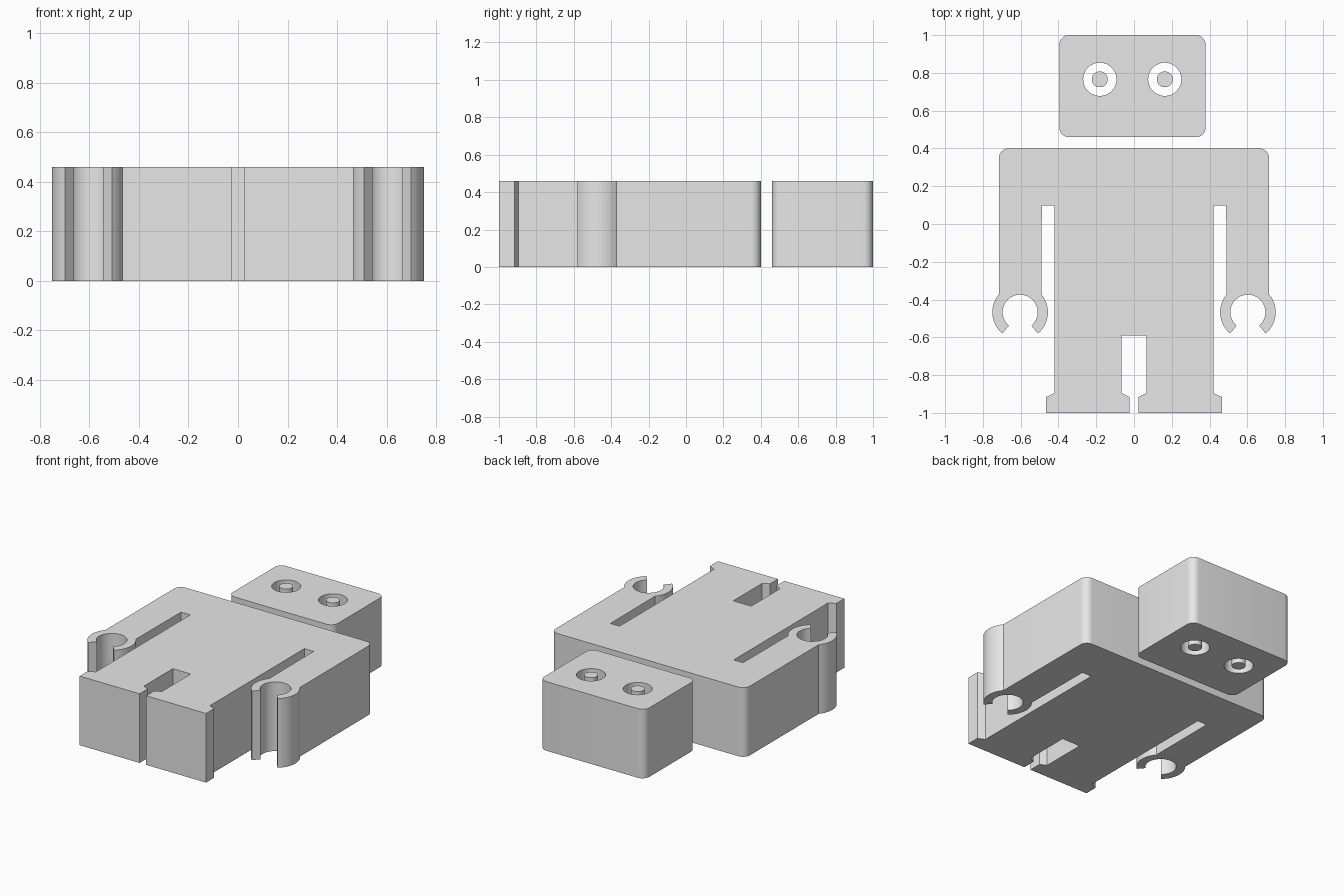
import bpy
import bmesh
from math import radians, cos, sin

cube = bpy.data.objects.get("Cube")
if cube:
    bpy.data.objects.remove(cube)

HEIGHT = 0.46

grey = bpy.data.materials.new("light_grey")
grey.use_nodes = True
grey.diffuse_color = (0.8, 0.8, 0.8, 1)
grey.node_tree.nodes["Principled BSDF"].inputs["Base Color"].default_value = (0.8, 0.8, 0.8, 1)


def arc(cx, cy, r, start, end, steps=12):
    """Points on an arc, angles in degrees."""
    angles = [radians(start + (end - start) * i / steps) for i in range(steps + 1)]
    return [(cx + r * cos(a), cy + r * sin(a)) for a in angles]


def circle(cx, cy, r):
    return arc(cx, cy, r, 0, 360, 40)[:-1]


def slab(name, outlines):
    """Extrude closed outlines to the full height; inner outlines become holes."""
    curve = bpy.data.curves.new(name + "_outline", "CURVE")
    curve.dimensions = "2D"
    curve.fill_mode = "BOTH"
    curve.extrude = HEIGHT / 2
    for points in outlines:
        spline = curve.splines.new("POLY")
        spline.points.add(len(points) - 1)
        for p, (x, y) in zip(spline.points, points):
            p.co = (x, y, 0, 1)
        spline.use_cyclic_u = True
    helper = bpy.data.objects.new(name + "_outline", curve)
    bpy.context.collection.objects.link(helper)
    graph = bpy.context.evaluated_depsgraph_get()
    mesh = bpy.data.meshes.new_from_object(helper.evaluated_get(graph))
    bpy.data.objects.remove(helper)

    # Weld caps to walls and stand the slab on the ground
    bm = bmesh.new()
    bm.from_mesh(mesh)
    bmesh.ops.remove_doubles(bm, verts=bm.verts, dist=0.0001)
    bmesh.ops.recalc_face_normals(bm, faces=bm.faces)
    bmesh.ops.translate(bm, verts=bm.verts, vec=(0, 0, HEIGHT / 2))
    bm.to_mesh(mesh)
    bm.free()
    mesh.name = name
    mesh.materials.clear()
    mesh.materials.append(grey)
    obj = bpy.data.objects.new(name, mesh)
    bpy.context.collection.objects.link(obj)
    bpy.ops.object.select_all(action="DESELECT")
    obj.select_set(True)
    bpy.context.view_layer.objects.active = obj
    bpy.ops.object.shade_smooth_by_angle(angle=radians(30))
    return obj


# Body: shoulder, open claw hand, arm slot, leg and foot, then mirrored
hand = (0.603, -0.467)
half = arc(0.665, 0.35, 0.05, 90, 0, 8)
half += arc(*hand, 0.147, 40, -50, 14)
half += arc(*hand, 0.093, -50, 230, 32)
half += arc(*hand, 0.147, 230, 140, 14)
half += [(0.488, 0.098), (0.42, 0.098), (0.42, -0.895), (0.465, -0.916), (0.465, -1),
         (0.024, -1), (0.024, -0.916), (0.066, -0.895), (0.066, -0.591)]
slab("body", [half + [(-x, y) for x, y in reversed(half)]])

# Head: rounded block with two round eye holes
left, right, low, high, r = -0.395, 0.379, 0.46, 1.0, 0.05
outline = (arc(right - r, high - r, r, 90, 0, 8) + arc(right - r, low + r, r, 0, -90, 8)
           + arc(left + r, low + r, r, -90, -180, 8) + arc(left + r, high - r, r, 180, 90, 8))
eyes = {"right": (-0.181, 0.766), "left": (0.163, 0.766)}
slab("head", [outline] + [circle(*e, 0.088) for e in eyes.values()])

# Pupils: loose pins standing in the eye holes
for side, centre in eyes.items():
    slab(side + "_pupil", [circle(*centre, 0.042)])
